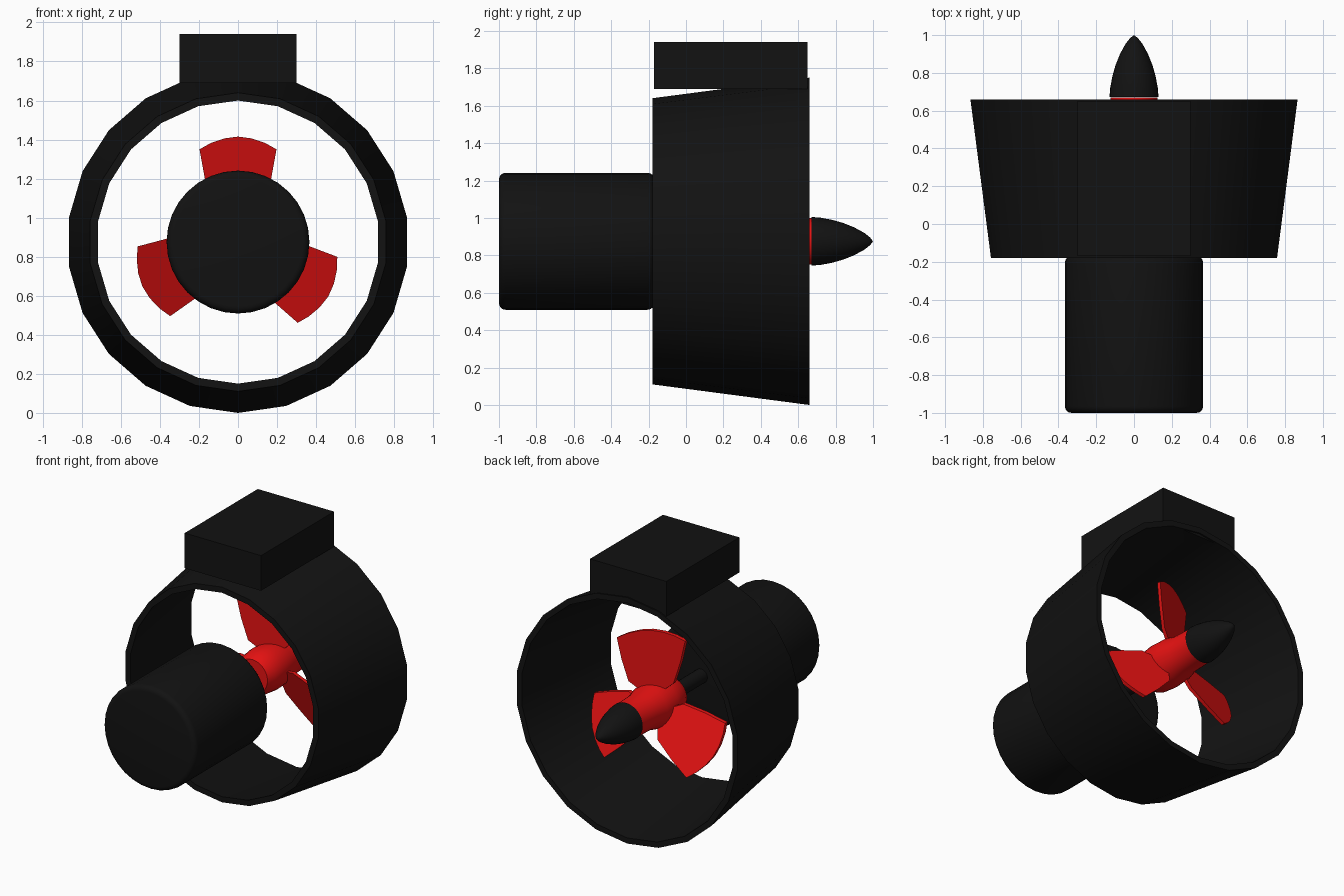
import bpy, bmesh, math
from mathutils import Matrix, Vector

if "Cube" in bpy.data.objects:
    bpy.data.objects.remove(bpy.data.objects["Cube"])

AXIS_Z = 0.875


def material(name, color):
    m = bpy.data.materials.new(name)
    m.diffuse_color = color
    m.use_nodes = True
    m.node_tree.nodes["Principled BSDF"].inputs["Base Color"].default_value = m.diffuse_color
    return m


BLACK = material("black", (0.006, 0.006, 0.006, 1))
RED = material("red", (0.8, 0.006, 0.006, 1))


def finish(name, bm, mat, angle=35):
    bmesh.ops.remove_doubles(bm, verts=bm.verts, dist=1e-5)
    bmesh.ops.recalc_face_normals(bm, faces=bm.faces)
    me = bpy.data.meshes.new(name)
    bm.to_mesh(me)
    bm.free()
    ob = bpy.data.objects.new(name, me)
    bpy.context.collection.objects.link(ob)
    me.materials.append(mat)
    bpy.ops.object.select_all(action='DESELECT')
    ob.select_set(True)
    bpy.context.view_layer.objects.active = ob
    bpy.ops.object.shade_smooth_by_angle(angle=math.radians(angle))
    return ob


def lathe(name, profile, sides, mat, closed=False):
    """Spin (radius, y) points around the thruster axis."""
    bm = bmesh.new()
    rings = []
    for r, y in profile:
        if r == 0:
            rings.append([bm.verts.new((0, y, AXIS_Z))] * sides)
        else:
            rings.append([bm.verts.new((r * math.sin(a), y, AXIS_Z - r * math.cos(a)))
                          for a in (math.tau * i / sides for i in range(sides))])
    pairs = list(zip(rings, rings[1:]))
    if closed:
        pairs.append((rings[-1], rings[0]))
    for a, b in pairs:
        for i in range(sides):
            j = (i + 1) % sides
            quad = list(dict.fromkeys((a[i], a[j], b[j], b[i])))
            bm.faces.new(quad)
    return finish(name, bm, mat)


def blade(name, angle, slope):
    """Fan-shaped pitched blade; angle is clockwise from the top seen from the front."""
    half = [(0.05, 0.10), (0.13, 0.17), (0.17, 0.325), (0.197, 0.475)]
    tip = [(0.14, 0.507), (0.07, 0.531), (0, 0.54)]
    right = half + tip
    outline = right + [(-x, z) for x, z in reversed(right[:-1])]
    bm = bmesh.new()
    face = bm.faces.new([bm.verts.new((x, slope * x - 0.014, z)) for x, z in outline])
    ext = bmesh.ops.extrude_face_region(bm, geom=[face], use_keep_orig=True)
    moved = [g for g in ext["geom"] if isinstance(g, bmesh.types.BMVert)]
    bmesh.ops.translate(bm, verts=moved, vec=(0, 0.028, 0))
    bm.transform(Matrix.Translation(Vector((0, 0.38, AXIS_Z)))
                 @ Matrix.Rotation(math.radians(angle), 4, 'Y'))
    return finish(name, bm, RED)


# Flared duct ring
lathe("duct_ring", [(0.765, -0.18), (0.875, 0.66), (0.835, 0.66), (0.725, -0.18)],
      22, BLACK, closed=True)

# Mounting block on top
bm = bmesh.new()
bmesh.ops.create_cube(bm, size=1)
bm.transform(Matrix.Translation((0, 0.24, 1.815)) @ Matrix.Diagonal((0.6, 0.82, 0.25, 1)))
finish("mount_block", bm, BLACK)

# Motor housing with rounded rims
R, B = 0.366, 0.035
arc = [(R - B + B * math.sin(t), B - B * math.cos(t))
       for t in (math.pi / 2 * i / 4 for i in range(5))]
lathe("motor_housing", [(0, -1)] + [(r, -1 + d) for r, d in arc]
      + [(r, -0.17 - d) for r, d in reversed(arc)] + [(0, -0.17)], 32, BLACK)

# Drive shaft, propeller hub and nose cone
lathe("drive_shaft", [(0, -0.18), (0.05, -0.18), (0.05, 0.2), (0, 0.2)], 16, BLACK)
lathe("propeller_hub", [(0, 0.16), (0.12, 0.16), (0.145, 0.21), (0.155, 0.30), (0.15, 0.42),
                        (0.13, 0.50), (0.125, 0.67), (0, 0.67)], 32, RED)
lathe("nose_cone", [(0, 0.672), (0.13, 0.672), (0.126, 0.72), (0.115, 0.78), (0.098, 0.84),
                    (0.074, 0.90), (0.044, 0.955), (0.02, 0.985), (0, 1.0)], 32, BLACK)

# Three pitched blades
for name, angle, slope in (("blade_top", 0, 0.52), ("blade_right", 121, 0.45),
                           ("blade_left", -115, -0.5)):
    blade(name, angle, slope)
